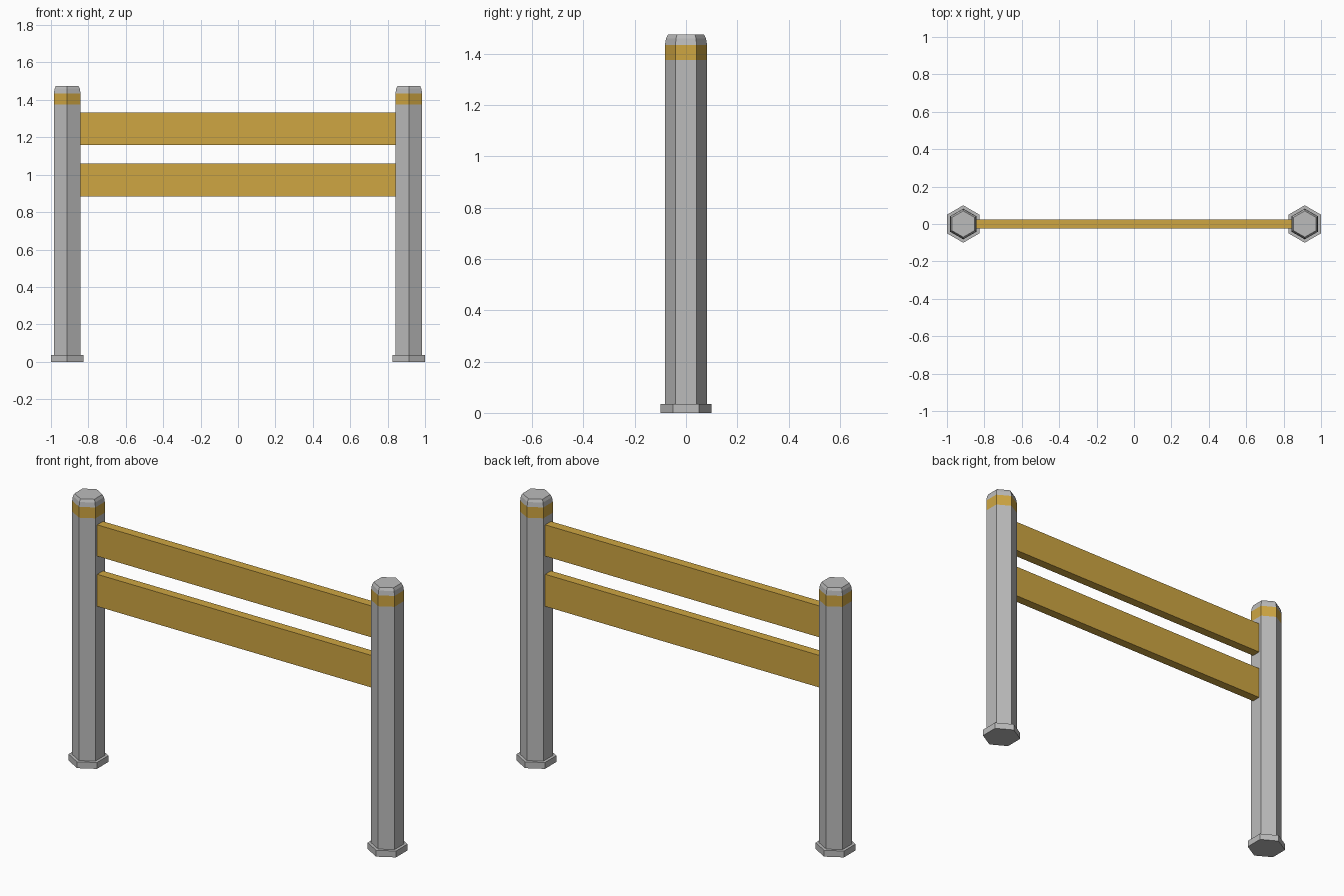
import bpy, bmesh, math

cube = bpy.data.objects.get("Cube")
if cube:
    bpy.data.objects.remove(cube, do_unlink=True)


def make_material(name, rgb):
    mat = bpy.data.materials.new(name)
    mat.use_nodes = True
    mat.diffuse_color = (*rgb, 1)
    mat.node_tree.nodes["Principled BSDF"].inputs["Base Color"].default_value = (*rgb, 1)
    return mat


GREY = make_material("grey metal", (0.50, 0.50, 0.50))
YELLOW = make_material("amber yellow", (0.62, 0.38, 0.055))

SIDES = 6
POST_X = 0.913
POST_R = 0.082
BAND = (1.375, 1.435)


def finish(name, bm, mats):
    bmesh.ops.recalc_face_normals(bm, faces=bm.faces)
    mesh = bpy.data.meshes.new(name)
    bm.to_mesh(mesh)
    bm.free()
    for mat in mats:
        mesh.materials.append(mat)
    obj = bpy.data.objects.new(name, mesh)
    bpy.context.collection.objects.link(obj)
    return obj


def hex_column(name, x, profile, mats):
    """Stack hexagonal rings of (radius, height), with corners facing front and back."""
    bm = bmesh.new()
    rings = []
    for r, z in profile:
        angles = [math.pi / 2 + i * math.tau / SIDES for i in range(SIDES)]
        rings.append([bm.verts.new((x + r * math.cos(a), r * math.sin(a), z)) for a in angles])
    for low, high in zip(rings, rings[1:]):
        for i in range(SIDES):
            j = (i + 1) % SIDES
            bm.faces.new((low[i], low[j], high[j], high[i]))
    bm.faces.new(rings[0])
    bm.faces.new(rings[-1])
    # Yellow band by height
    for face in bm.faces:
        if BAND[0] < face.calc_center_median().z < BAND[1]:
            face.material_index = 1
    return finish(name, bm, mats)


def rail(name, z0, z1):
    bm = bmesh.new()
    bmesh.ops.create_cube(bm, size=1)
    for v in bm.verts:
        v.co.x *= 1.69
        v.co.y *= 0.05
        v.co.z = z0 if v.co.z < 0 else z1
    return finish(name, bm, [YELLOW])


# Posts with chamfered tops, and foot plates
post_profile = [(POST_R, 0.03), (POST_R, BAND[0]), (POST_R, BAND[1]),
                (0.078, 1.46), (0.070, 1.475)]
for side, sign in (("left", 1), ("right", -1)):
    hex_column(side + "_post", sign * POST_X, post_profile, [GREY, YELLOW])
    hex_column(side + "_foot", sign * POST_X, [(0.1, 0), (0.1, 0.035)], [GREY])

# Rails between the posts
rail("upper_rail", 1.16, 1.333)
rail("lower_rail", 0.883, 1.06)
